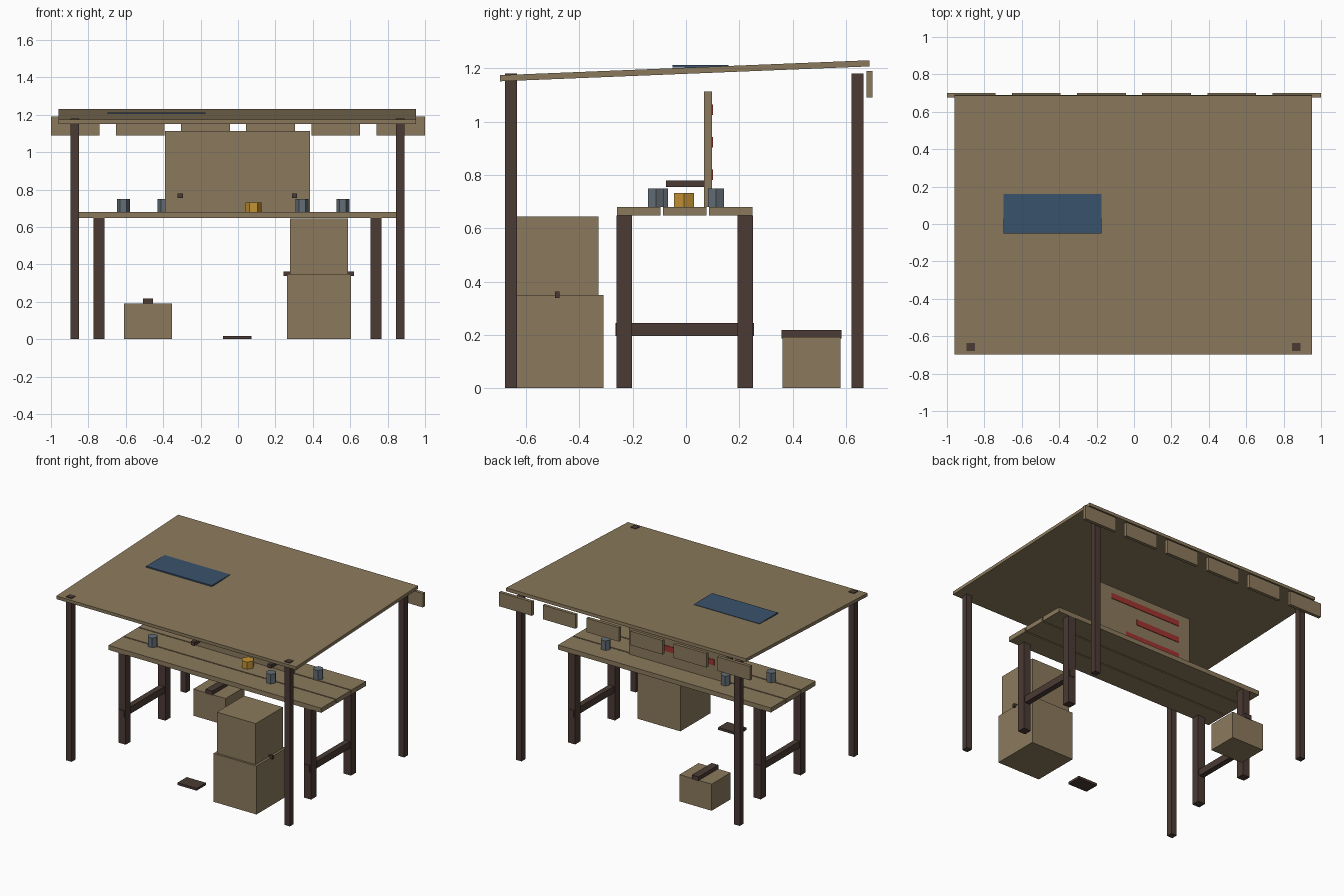
import bpy, bmesh, math
from mathutils import Matrix

cube = bpy.data.objects.get("Cube")
if cube:
    bpy.data.objects.remove(cube, do_unlink=True)


def material(name, rgb):
    m = bpy.data.materials.new(name)
    m.use_nodes = True
    m.diffuse_color = (*rgb, 1)
    bsdf = next(n for n in m.node_tree.nodes if n.type == 'BSDF_PRINCIPLED')
    bsdf.inputs["Base Color"].default_value = (*rgb, 1)
    return m


WOOD = material("pale_wood", (0.26, 0.195, 0.108))
DARK = material("dark_wood", (0.07, 0.043, 0.035))
BLUE = material("blue_cloth", (0.042, 0.085, 0.15))
METAL = material("grey_metal", (0.125, 0.155, 0.18))
BRASS = material("brass", (0.55, 0.29, 0.035))
RED = material("red_paint", (0.35, 0.035, 0.028))


def add(name, bm, mat):
    bmesh.ops.recalc_face_normals(bm, faces=bm.faces)
    me = bpy.data.meshes.new(name)
    bm.to_mesh(me)
    bm.free()
    me.materials.append(mat)
    ob = bpy.data.objects.new(name, me)
    bpy.context.collection.objects.link(ob)
    return ob


def box(name, mat, x, y, z):
    """Box from (min, max) spans along each axis."""
    spans = (x, y, z)
    bm = bmesh.new()
    bmesh.ops.create_cube(bm, size=1)
    size = Matrix.Diagonal([b - a for a, b in spans] + [1])
    centre = Matrix.Translation([(a + b) / 2 for a, b in spans])
    bm.transform(centre @ size)
    return add(name, bm, mat)


def around(c, width):
    return (c - width / 2, c + width / 2)


def hex_pot(name, mat, x, y, radius, top):
    bm = bmesh.new()
    ring = [bm.verts.new((x + radius * math.cos(i * math.pi / 3),
                          y + radius * math.sin(i * math.pi / 3), TABLE))
            for i in range(6)]
    face = bm.faces.new(ring)
    ext = bmesh.ops.extrude_face_region(bm, geom=[face], use_keep_orig=True)
    up = [v for v in ext["geom"] if isinstance(v, bmesh.types.BMVert)]
    bmesh.ops.translate(bm, verts=up, vec=(0, 0, top - TABLE))
    add(name, bm, mat)


TABLE = 0.68
MID = -0.003  # centre line of the stall

# Sloping roof with a cloth patch
roof = box("roof", WOOD, around(MID, 1.912), around(0, 1.388), around(0, 0.023))
roof.location = (0, -0.005, 1.191)
roof.rotation_euler.x = math.atan(0.0404)
box("roof_patch", BLUE, (-0.697, -0.174), (-0.05, 0.16), (1.203, 1.212))

# Corner posts, table legs, stretchers and pegs on each side
for side, s in (("right", -1), ("left", 1)):
    for end, y in (("front", -0.657), ("back", 0.644)):
        box(f"{end}_{side}_post", DARK, around(MID + s * 0.87, 0.044),
            around(y, 0.044), (0, 1.181))
    leg_x = MID + s * 0.74
    for end, y in (("front", -0.231), ("back", 0.222)):
        box(f"{end}_{side}_leg", DARK, around(leg_x, 0.058),
            around(y, 0.058), (0, 0.647))
    box(f"{side}_stretcher", DARK, around(leg_x, 0.04),
        (-0.265, 0.255), (0.195, 0.244))
    box(f"{side}_peg", DARK, around(MID + s * 0.305, 0.029),
        (-0.076, 0.068), (0.754, 0.78))

# Hanging boards along the back eave
for i in range(6):
    box(f"eave_board_{i + 1}", WOOD, around((i - 2.5) * 0.348, 0.26),
        (0.677, 0.7), (1.09, 1.191))

# Table planks
for i in range(3):
    box(f"table_plank_{i + 1}", WOOD, around(MID, 1.697),
        around(-0.005 + (i - 1) * 0.1725, 0.164), (0.647, TABLE))

# Upright board with painted lines on its back
box("display_board", WOOD, around(MID, 0.776), (0.068, 0.098), (TABLE, 1.114))
for i, start in enumerate((0.275, 0.06, 0.152)):
    top = 1.065 - i * 0.122
    box(f"painted_line_{i + 1}", RED, (-0.295, start),
        (0.097, 0.102), (top - 0.04, top))

# Pots on the table
for i, (x, y) in enumerate(((-0.613, -0.097), (0.343, -0.112),
                            (0.561, 0.113), (-0.395, 0.113))):
    hex_pot(f"metal_pot_{i + 1}", METAL, x, y, 0.035, 0.749)
hex_pot("brass_pot", BRASS, 0.083, -0.007, 0.043, 0.732)

# Stacked crates with a carrying bar
box("lower_crate", WOOD, around(0.433, 0.343), around(-0.481, 0.343), (0, 0.349))
box("upper_crate", WOOD, around(0.433, 0.31), around(-0.483, 0.31), (0.349, 0.645))
box("crate_bar", DARK, around(0.432, 0.377), around(-0.483, 0.017), (0.339, 0.362))

# Small crate with a strap, and a floor plate
box("small_crate", WOOD, (-0.61, -0.353), (0.362, 0.579), (0, 0.192))
box("crate_strap", DARK, around(-0.482, 0.054), (0.358, 0.584), (0.187, 0.219))
box("floor_plate", DARK, around(MID, 0.153), around(-0.523, 0.105), (0, 0.017))
